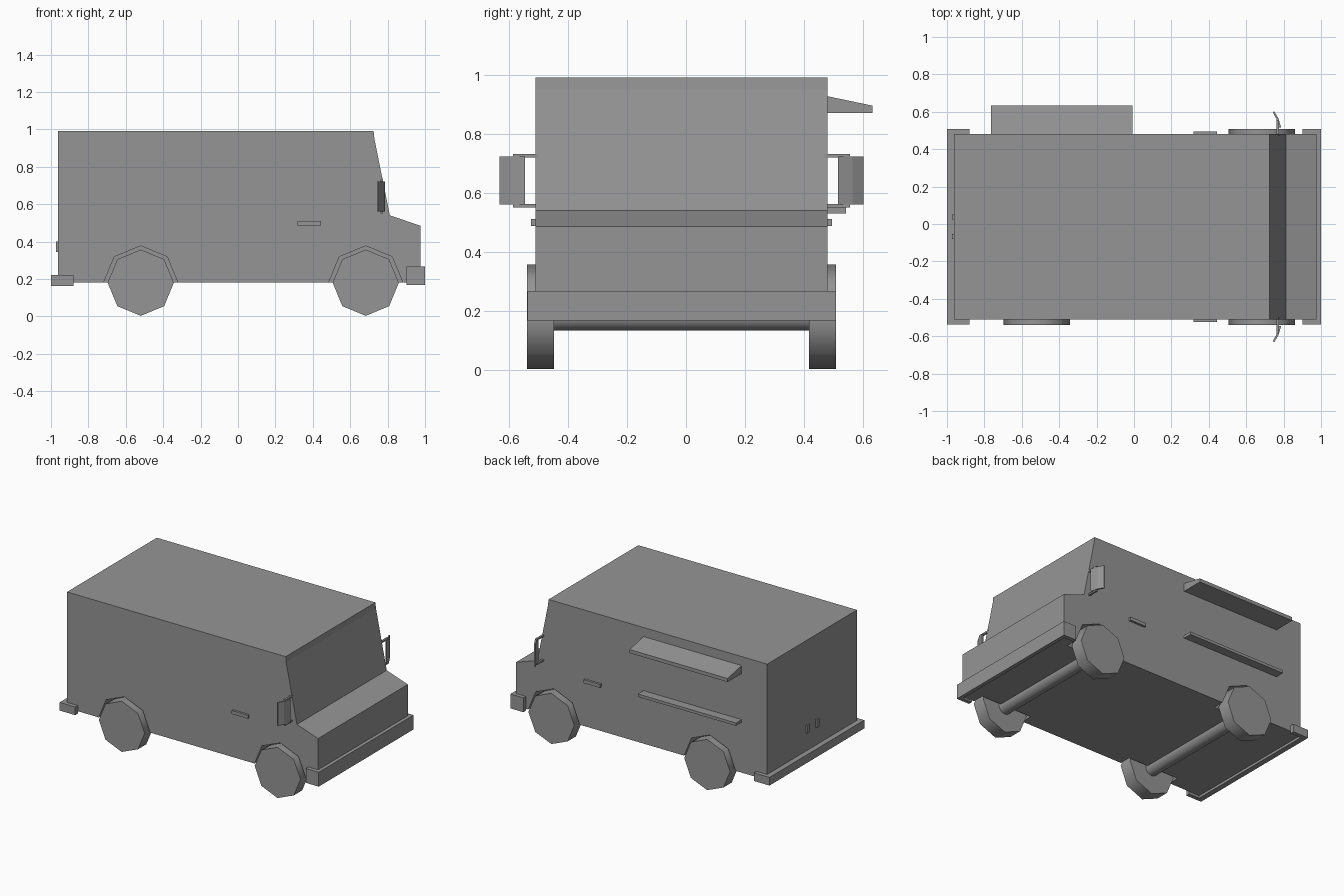
import bpy, bmesh, math
from mathutils import Matrix, Vector

cube = bpy.data.objects.get("Cube")
if cube:
    bpy.data.objects.remove(cube, do_unlink=True)

grey = bpy.data.materials.new("plain grey")
grey.use_nodes = True
COLOUR = (0.3, 0.3, 0.3, 1)
grey.diffuse_color = COLOUR
grey.node_tree.nodes["Principled BSDF"].inputs["Base Color"].default_value = COLOUR

MID = -0.015                    # centre line of the van
HALF = 0.495                    # half width of the body
LEFT, RIGHT = MID + HALF, MID - HALF


def finish(bm, name):
    bmesh.ops.recalc_face_normals(bm, faces=bm.faces)
    mesh = bpy.data.meshes.new(name)
    bm.to_mesh(mesh)
    bm.free()
    mesh.materials.append(grey)
    obj = bpy.data.objects.new(name, mesh)
    bpy.context.collection.objects.link(obj)
    return obj


def prism(name, points, start, end, axis="y"):
    """Extrude a closed profile along one axis."""
    place = {"x": lambda a, b, t: (t, a, b),
             "y": lambda a, b, t: (a, t, b),
             "z": lambda a, b, t: (a, b, t)}[axis]
    bm = bmesh.new()
    face = bm.faces.new([bm.verts.new(place(a, b, start)) for a, b in points])
    out = bmesh.ops.extrude_face_region(bm, geom=[face])
    verts = [v for v in out["geom"] if isinstance(v, bmesh.types.BMVert)]
    bmesh.ops.translate(bm, verts=verts, vec=Vector(place(0, 0, end - start)))
    return finish(bm, name)


def box(name, x, y, z):
    return prism(name, [(x[0], y[0]), (x[1], y[0]), (x[1], y[1]), (x[0], y[1])],
                 z[0], z[1], "z")


def cylinder(name, x, z, radius, y0, y1, sides):
    ring = [(x + radius * math.sin(i * math.tau / sides),
             z + radius * math.cos(i * math.tau / sides)) for i in range(sides)]
    return prism(name, ring, y0, y1)


def smooth(obj):
    bpy.ops.object.select_all(action="DESELECT")
    obj.select_set(True)
    bpy.context.view_layer.objects.active = obj
    bpy.ops.object.shade_smooth_by_angle(angle=math.radians(60))


# Body with sloped windscreen and short bonnet
body = prism("body", [(-0.963, 0.18), (-0.963, 0.99), (0.725, 0.99), (0.729, 0.95),
                      (0.812, 0.54), (0.975, 0.485), (0.975, 0.18)], RIGHT, LEFT)

# Wheels, axles and wheel arches cut into the body
for end, x in (("rear", -0.52), ("front", 0.683)):
    smooth(cylinder(end + "_axle", x, 0.18, 0.047, MID - 0.45, MID + 0.45, 24))
    for side, s in (("left", 1), ("right", -1)):
        smooth(cylinder(f"{end}_{side}_wheel", x, 0.18, 0.177,
                        MID + s * 0.432, MID + s * 0.524, 8))
        arch = cylinder(f"{end}_{side}_arch_cutter", x, 0.177, 0.2,
                        MID + s * 0.415, MID + s * 0.6, 8)
        arch.hide_render = True
        arch.hide_set(True)
        cut = body.modifiers.new("arch", "BOOLEAN")
        cut.operation = "DIFFERENCE"
        cut.solver = "EXACT"
        cut.object = arch

bpy.context.view_layer.objects.active = body
for name in [m.name for m in body.modifiers]:
    bpy.ops.object.modifier_apply(modifier=name)
for obj in [o for o in bpy.data.objects if o.name.endswith("_cutter")]:
    bpy.data.objects.remove(obj, do_unlink=True)


# Bumpers wrapping round the corners
def bumper(name, outer, face, tip, z0, z1):
    o, i = HALF + 0.028, HALF
    prism(name, [(tip, MID - o), (outer, MID - o), (outer, MID + o), (tip, MID + o),
                 (tip, MID + i), (face, MID + i), (face, MID - i), (tip, MID - i)],
          z0, z1, "z")


bumper("front_bumper", 1.0, 0.974, 0.9, 0.167, 0.267)
bumper("rear_bumper", -1.0, -0.962, -0.88, 0.163, 0.22)

# Mirrors, their arms and the side markers
for side, s in (("left", 1), ("right", -1)):
    def y(d):
        return MID + s * (HALF + d)
    prism(side + "_mirror", [(0.787, y(0.035)), (0.772, y(0.085)), (0.75, y(0.122)),
                             (0.742, y(0.118)), (0.762, y(0.08)), (0.777, y(0.035))],
          0.56, 0.722, "z")
    for level, z in (("lower", 0.55), ("upper", 0.72)):
        box(f"{side}_{level}_mirror_arm", (0.762, 0.776), (y(-0.01), y(0.076)), (z, z + 0.011))
    box(side + "_marker", (0.318, 0.443), (y(-0.01), y(0.015)), (0.487, 0.511))

# Serving side: awning and counter
prism("awning", [(LEFT - 0.005, 0.928), (0.633, 0.895), (0.633, 0.87), (LEFT - 0.005, 0.87)],
      -0.765, -0.008, "x")
box("counter", (-0.765, -0.008), (LEFT - 0.005, 0.542), (0.53, 0.55))

# Rear door handles
for side, s in (("left", 1), ("right", -1)):
    c = MID + s * 0.052
    box(side + "_door_handle", (-0.974, -0.96), (c - 0.013, c + 0.013), (0.345, 0.4))
